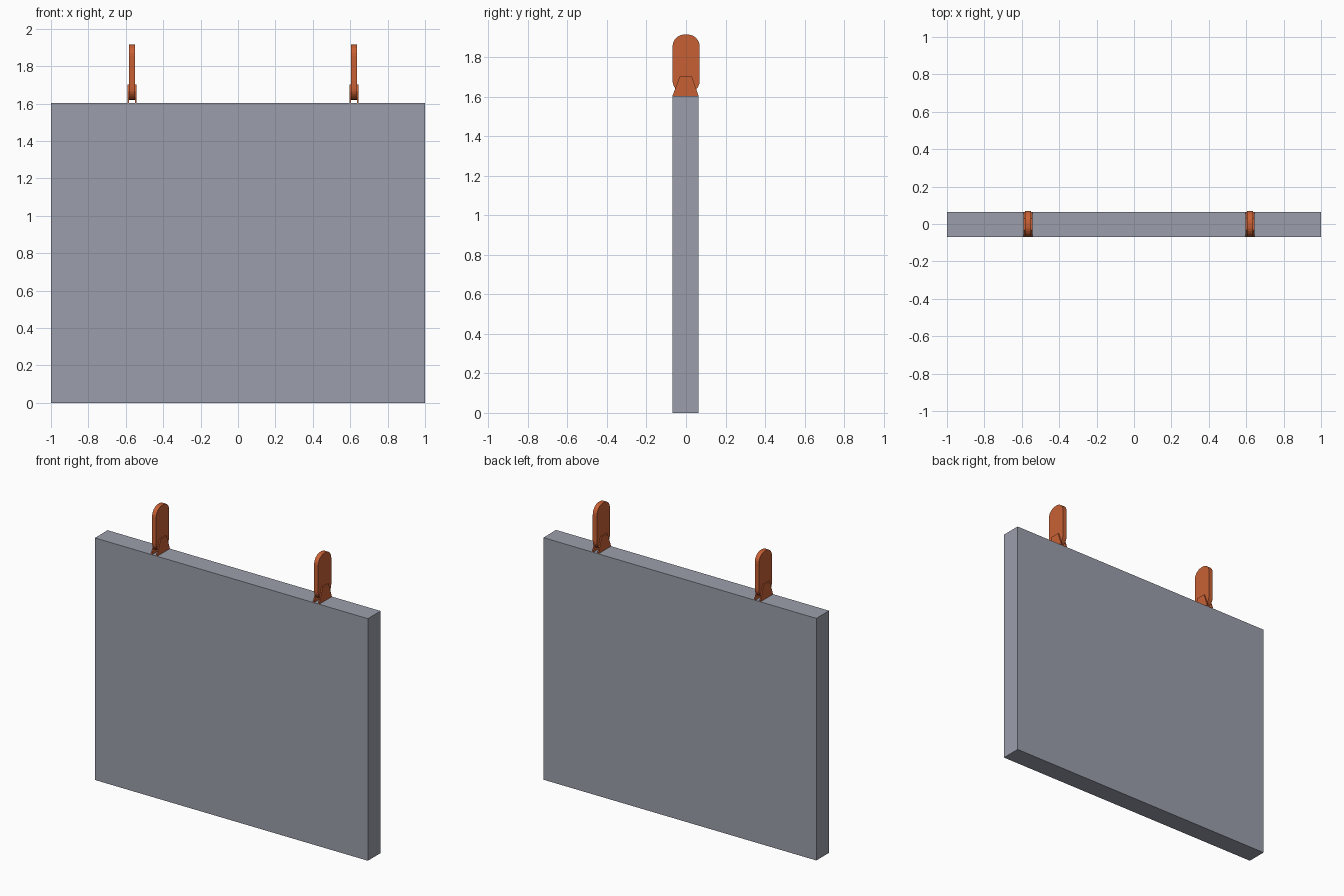
import bpy, bmesh, math

if "Cube" in bpy.data.objects:
    bpy.data.objects.remove(bpy.data.objects["Cube"])


def material(name, rgb):
    m = bpy.data.materials.new(name)
    m.diffuse_color = (*rgb, 1)
    m.use_nodes = True
    m.node_tree.nodes["Principled BSDF"].inputs["Base Color"].default_value = m.diffuse_color
    return m


grey = material("panel grey", (0.33, 0.345, 0.41))
orange = material("tab orange", (0.58, 0.118, 0.036))


def extrude_x(name, profile, x0, x1, mat):
    """Solid from a (y, z) outline swept along x."""
    bm = bmesh.new()
    face = bm.faces.new([bm.verts.new((x0, y, z)) for y, z in profile])
    res = bmesh.ops.extrude_face_region(bm, geom=[face])
    verts = [v for v in res["geom"] if isinstance(v, bmesh.types.BMVert)]
    bmesh.ops.translate(bm, verts=verts, vec=(x1 - x0, 0, 0))
    bmesh.ops.recalc_face_normals(bm, faces=bm.faces)
    mesh = bpy.data.meshes.new(name)
    bm.to_mesh(mesh)
    bm.free()
    mesh.materials.append(mat)
    obj = bpy.data.objects.new(name, mesh)
    bpy.context.collection.objects.link(obj)
    return obj


def rounded_outline(y0, y1, z0, z1, r, steps=6):
    pts = []
    corners = [(y1 - r, z1 - r), (y0 + r, z1 - r), (y0 + r, z0 + r), (y1 - r, z0 + r)]
    for i, (cy, cz) in enumerate(corners):
        for s in range(steps + 1):
            a = math.pi / 2 * (i + s / steps)
            pts.append((cy + r * math.cos(a), cz + r * math.sin(a)))
    return pts


# Main board
Y0, Y1, TOP = -0.069, 0.064, 1.603
extrude_x("panel", [(Y0, 0), (Y1, 0), (Y1, TOP), (Y0, TOP)], -1, 1, grey)

# Two upright tabs, each held between a pair of tapered bracket plates
tab_outline = rounded_outline(-0.068, 0.069, 1.62, 1.915, 0.06)
bracket_outline = [(Y0, TOP), (Y1, TOP), (0.03, 1.702), (-0.032, 1.702)]
for side, x in (("left", -0.567), ("right", 0.62)):
    extrude_x(side + "_tab", tab_outline, x - 0.015, x + 0.015, orange)
    for end, s in (("outer", -1), ("inner", 1)):
        extrude_x(f"{side}_{end}_bracket", bracket_outline,
                  x + s * 0.015, x + s * 0.023, orange)
